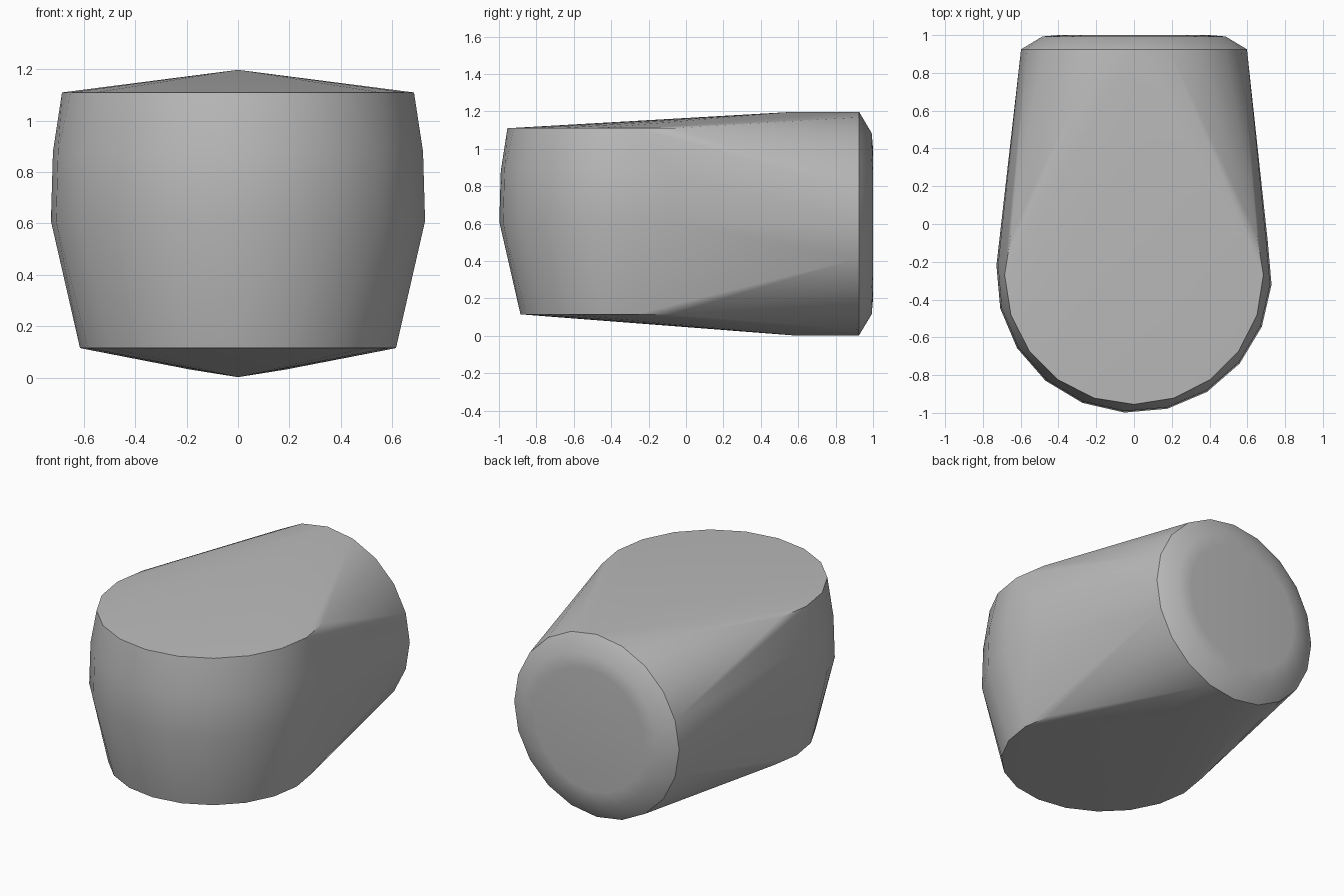
import bpy, bmesh, math

cube = bpy.data.objects.get("Cube")
if cube:
    bpy.data.objects.remove(cube, do_unlink=True)

SIDES = 20
DRUM_Y = -0.27   # centre of the upright drum
TUBE_Z = 0.6     # height of the rear tube's axis


def angles(offset):
    return [math.radians(offset) + math.tau * i / SIDES for i in range(SIDES)]


def upright_ring(bm, radius, z, offset=0):
    for a in angles(offset):
        bm.verts.new((radius * math.cos(a), DRUM_Y + radius * math.sin(a), z))


def rear_ring(bm, radius, y, offset=0):
    for a in angles(offset):
        bm.verts.new((radius * math.cos(a), y, TUBE_Z + radius * math.sin(a)))


bm = bmesh.new()

# Upright drum at the front: base, bulging middle, top
upright_ring(bm, 0.615, 0.115)
upright_ring(bm, 0.73, 0.61, -4)
upright_ring(bm, 0.722, 0.88, -4)
upright_ring(bm, 0.685, 1.11)

# Horizontal tube at the back, with a bevelled, slightly domed end
rear_ring(bm, 0.598, 0.58)
rear_ring(bm, 0.598, 0.925)
rear_ring(bm, 0.49, 0.993, 9)
rear_ring(bm, 0.40, 1.0)

# Wrap one tight skin around both forms
hull = bmesh.ops.convex_hull(bm, input=bm.verts[:])
loose = {v for v in hull["geom_interior"] + hull["geom_unused"]
         if isinstance(v, bmesh.types.BMVert)}
bmesh.ops.delete(bm, geom=list(loose), context="VERTS")
bmesh.ops.dissolve_limit(bm, angle_limit=math.radians(0.2),
                         verts=bm.verts[:], edges=bm.edges[:])
bmesh.ops.recalc_face_normals(bm, faces=bm.faces[:])

mesh = bpy.data.meshes.new("rounded_body")
bm.to_mesh(mesh)
bm.free()
body = bpy.data.objects.new("rounded_body", mesh)
bpy.context.collection.objects.link(body)

# Plain grey material
grey = bpy.data.materials.new("plain_grey")
grey.use_nodes = True
colour = (0.5, 0.5, 0.5, 1)
grey.diffuse_color = colour
grey.node_tree.nodes["Principled BSDF"].inputs["Base Color"].default_value = colour
mesh.materials.append(grey)

# Smooth sides with crisp rims
bpy.ops.object.select_all(action="DESELECT")
body.select_set(True)
bpy.context.view_layer.objects.active = body
bpy.ops.object.shade_smooth_by_angle(angle=math.radians(33))
